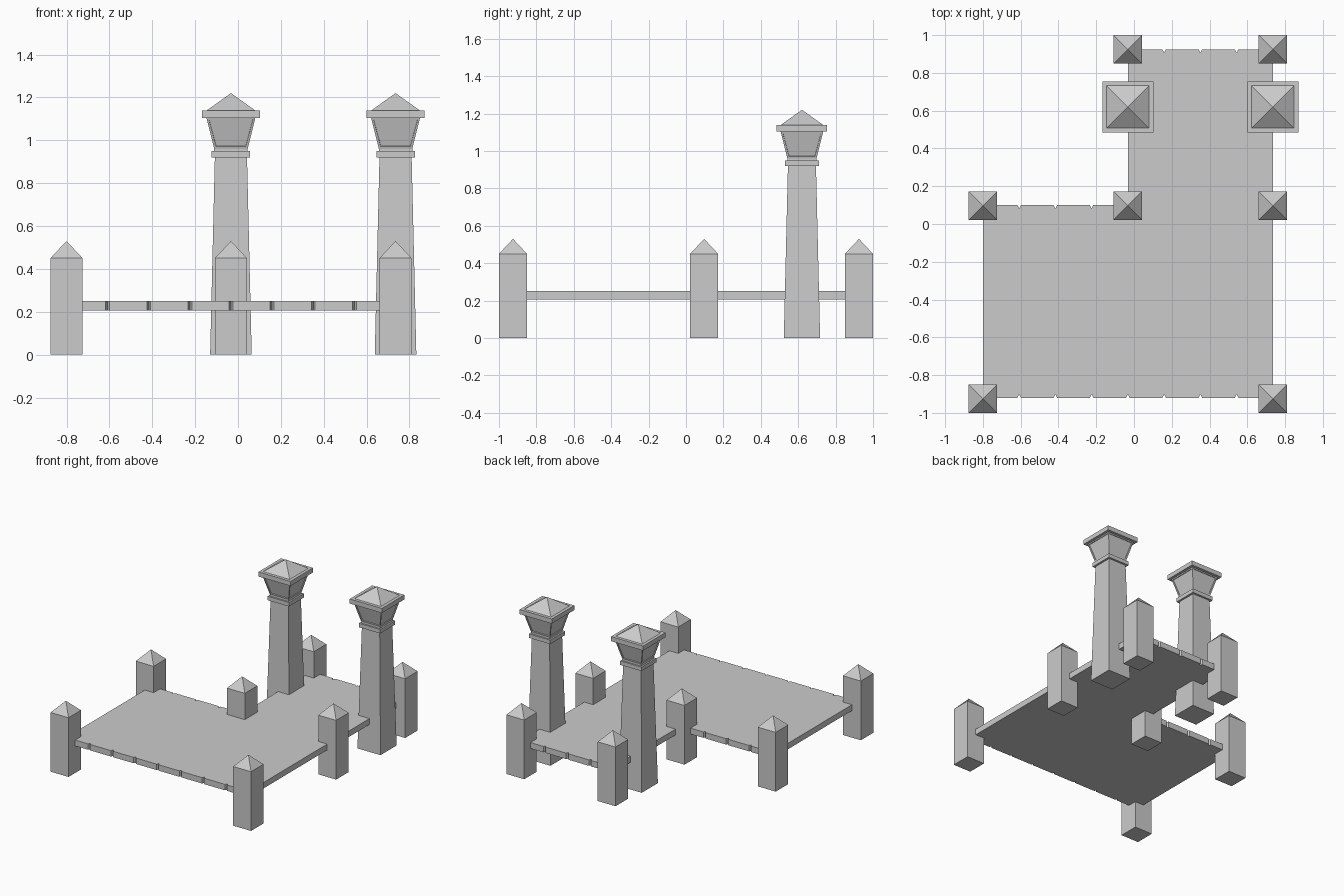
import bpy
import bmesh

if "Cube" in bpy.data.objects:
    bpy.data.objects.remove(bpy.data.objects["Cube"], do_unlink=True)

stone = bpy.data.materials.new("plain_grey")
stone.use_nodes = True
GREY = (0.6, 0.6, 0.6, 1)
stone.diffuse_color = GREY
stone.node_tree.nodes["Principled BSDF"].inputs["Base Color"].default_value = GREY

LEFT, MID, RIGHT = 0.735, -0.033, -0.8
FRONT, INNER, BACK = -0.925, 0.097, 0.925
PILLAR_Y = 0.62


def finish(name, bm, location=(0, 0, 0)):
    bmesh.ops.recalc_face_normals(bm, faces=bm.faces)
    mesh = bpy.data.meshes.new(name)
    bm.to_mesh(mesh)
    bm.free()
    mesh.materials.append(stone)
    obj = bpy.data.objects.new(name, mesh)
    obj.location = location
    bpy.context.collection.objects.link(obj)
    return obj


def add_stack(bm, profile):
    """Square solid through (half width, height) pairs; half width 0 is a tip."""
    rings = []
    for r, z in profile:
        corners = [(-r, -r), (r, -r), (r, r), (-r, r)] if r else [(0, 0)]
        rings.append([bm.verts.new((x, y, z)) for x, y in corners])
    sides = []
    for low, high in zip(rings, rings[1:]):
        for i in range(4):
            j = (i + 1) % 4
            top = [high[j], high[i]] if len(high) > 1 else high
            sides.append(bm.faces.new([low[i], low[j]] + top))
    bm.faces.new(rings[0][::-1])
    if len(rings[-1]) > 1:
        bm.faces.new(rings[-1])
    return sides


def post(name, x, y):
    bm = bmesh.new()
    add_stack(bm, [(0.075, 0), (0.075, 0.45), (0, 0.53)])
    finish(name, bm, (x, y, 0))


def pillar(name, x):
    place = (x, PILLAR_Y, 0)
    # Tapered shaft with collar
    bm = bmesh.new()
    add_stack(bm, [(0.097, 0), (0.075, 0.92), (0.09, 0.92), (0.09, 0.95),
                   (0.078, 0.95), (0.078, 0.96)])
    finish(name + "_shaft", bm, place)
    # Flared head with recessed panels
    bm = bmesh.new()
    sides = add_stack(bm, [(0.078, 0.96), (0.114, 1.105)])
    bmesh.ops.recalc_face_normals(bm, faces=bm.faces)
    bmesh.ops.inset_individual(bm, faces=sides, thickness=0.014)
    bmesh.ops.inset_individual(bm, faces=sides, thickness=0.001, depth=-0.006)
    finish(name + "_head", bm, place)
    # Slab and pointed cap
    bm = bmesh.new()
    add_stack(bm, [(0.135, 1.105), (0.135, 1.14), (0.112, 1.14), (0, 1.22)])
    finish(name + "_cap", bm, place)


def plank(name, x0, x1, y0, y1, cut=0.009, low=0.205, high=0.25):
    # Board with its four upright corners chamfered
    outline = [(x0 + cut, y0), (x1 - cut, y0), (x1, y0 + 2 * cut), (x1, y1 - 2 * cut),
               (x1 - cut, y1), (x0 + cut, y1), (x0, y1 - 2 * cut), (x0, y0 + 2 * cut)]
    bm = bmesh.new()
    base = bm.faces.new([bm.verts.new((x, y, low)) for x, y in outline])
    up = bmesh.ops.extrude_face_region(bm, geom=[base], use_keep_orig=True)["geom"]
    for v in up:
        if isinstance(v, bmesh.types.BMVert):
            v.co.z = high
    finish(name, bm)


# Short posts around the deck
for label, x, y in [("front_right", RIGHT, FRONT), ("front_left", LEFT, FRONT),
                    ("inner_right", RIGHT, INNER), ("inner_middle", MID, INNER),
                    ("inner_left", LEFT, INNER),
                    ("back_middle", MID, BACK), ("back_left", LEFT, BACK)]:
    post("post_" + label, x, y)

# Tall pillars
pillar("pillar_middle", MID)
pillar("pillar_left", LEFT)

# Deck boards: short on the right, long on the left
COUNT = 8
width = (LEFT - RIGHT) / COUNT
for i in range(COUNT):
    x0 = RIGHT + i * width
    end = 0.1 if i < COUNT // 2 else 0.925
    plank(f"deck_plank_{i + 1}", x0, x0 + width, -0.92, end)
